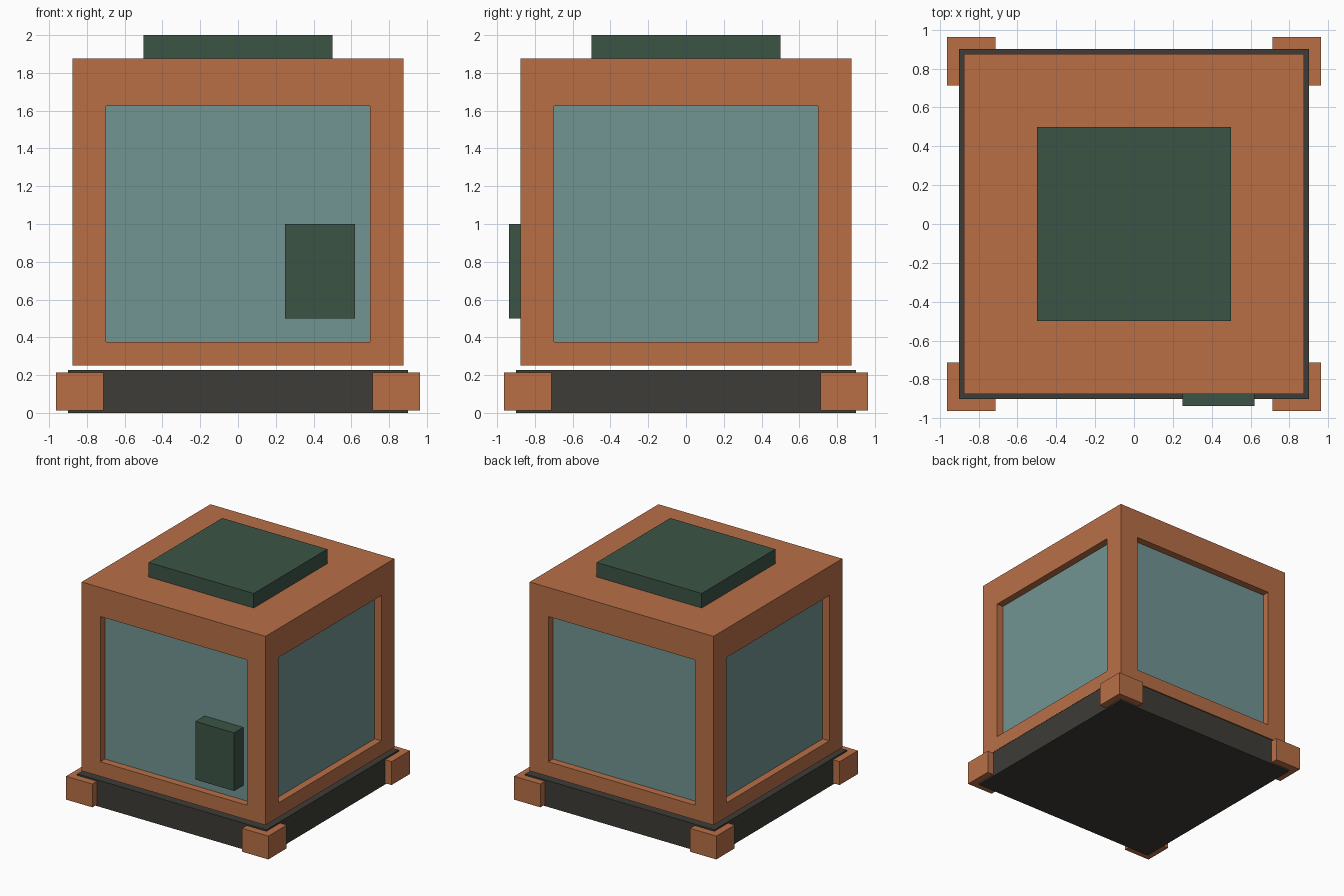
import bpy
import bmesh
from mathutils import Vector

cube = bpy.data.objects.get("Cube")
if cube:
    bpy.data.objects.remove(cube, do_unlink=True)


def material(name, rgb):
    mat = bpy.data.materials.new(name)
    mat.use_nodes = True
    mat.diffuse_color = (*rgb, 1)
    mat.node_tree.nodes["Principled BSDF"].inputs["Base Color"].default_value = (*rgb, 1)
    return mat


copper = material("copper", (0.479, 0.159, 0.062))
glass = material("pale teal glass", (0.168, 0.301, 0.290))
green = material("dark green", (0.044, 0.089, 0.060))
charcoal = material("charcoal", (0.047, 0.045, 0.038))


def box(name, low, high, *mats):
    """Axis-aligned box between two corners."""
    low, high = Vector(low), Vector(high)
    bm = bmesh.new()
    bmesh.ops.create_cube(bm, size=1)
    for v in bm.verts:
        v.co = (low + high) / 2 + v.co * (high - low)
    mesh = bpy.data.meshes.new(name)
    bm.to_mesh(mesh)
    bm.free()
    obj = bpy.data.objects.new(name, mesh)
    bpy.context.collection.objects.link(obj)
    for mat in mats:
        mesh.materials.append(mat)
    return obj


# Base slab with a block wrapped around each corner
box("base", (-0.9, -0.9, 0), (0.9, 0.9, 0.226), charcoal)
for sx, side in ((-1, "right"), (1, "left")):
    for sy, end in ((-1, "front"), (1, "back")):
        cx, cy, half = sx * 0.8375, sy * 0.8375, 0.125
        box(f"{end}_{side}_corner_block", (cx - half, cy - half, 0.0125),
            (cx + half, cy + half, 0.2135), copper)

# Housing with a recessed window in each wall
housing = box("housing", (-0.875, -0.875, 0.25), (0.875, 0.875, 1.875), copper, glass)
bm = bmesh.new()
bm.from_mesh(housing.data)
bm.normal_update()
panes = [f for f in bm.faces if abs(f.normal.z) < 0.5]
bmesh.ops.inset_individual(bm, faces=panes, thickness=0.25)
for pane in panes:
    for v in pane.verts:
        v.co.z = 0.375 if v.co.z < 1 else 1.625
bm.normal_update()
for pane in panes:
    inward = -0.0625 * pane.normal
    new = bmesh.ops.extrude_discrete_faces(bm, faces=[pane])["faces"][0]
    bmesh.ops.translate(bm, verts=new.verts, vec=inward)
    new.material_index = 1
bm.to_mesh(housing.data)
bm.free()

# Roof cap and the control box on the front window
box("roof_cap", (-0.5, -0.5, 1.875), (0.5, 0.5, 2), green)
box("control_box", (0.25, -0.9375, 0.5), (0.62, -0.8125, 1), green)
